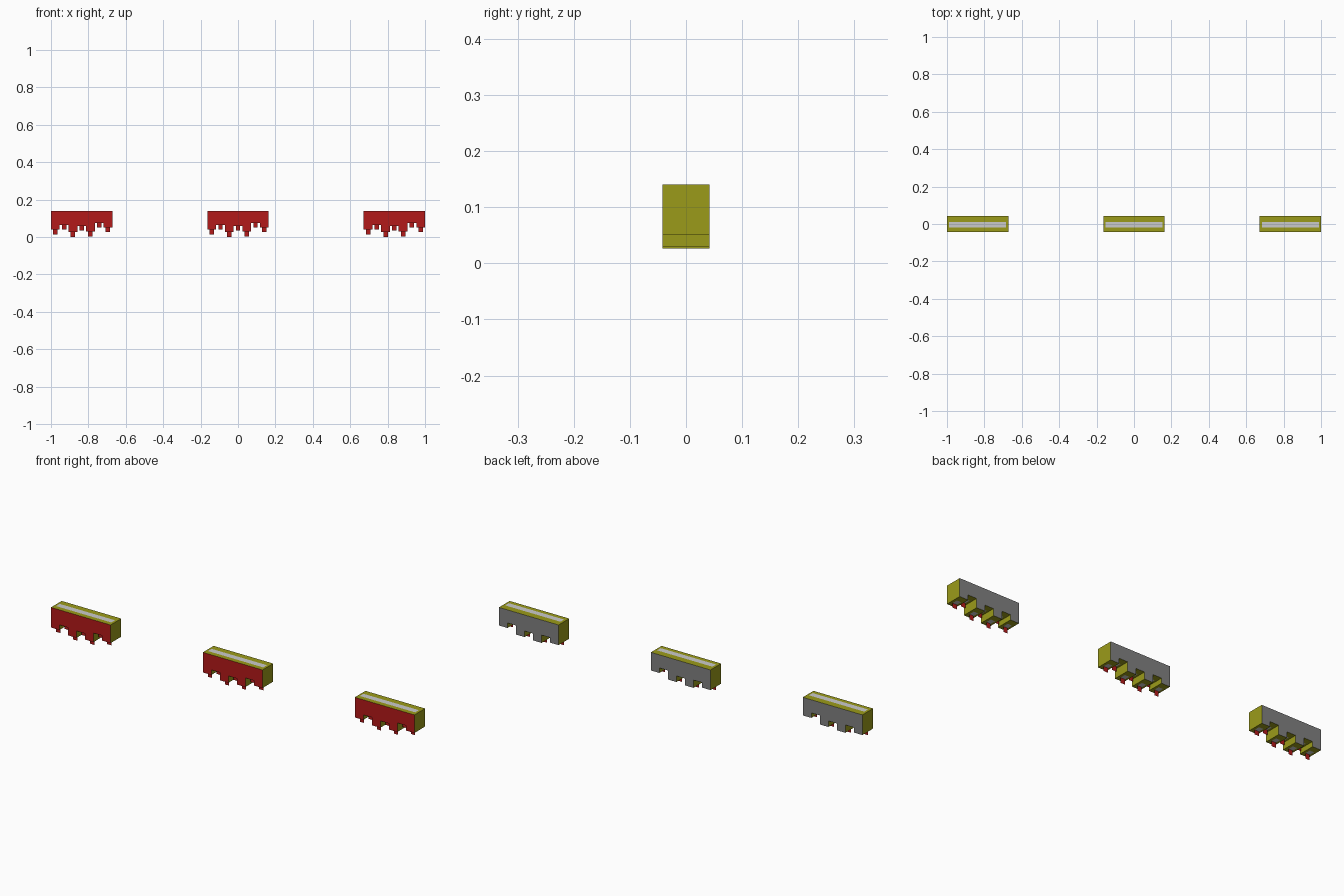
import bpy, bmesh

if "Cube" in bpy.data.objects:
    bpy.data.objects.remove(bpy.data.objects["Cube"])

W, HALF_D, TOP = 0.328, 0.042, 0.14
CELL = W / 7
BOTTOMS = [0.040, 0.065, 0.026, 0.060, 0.030, 0.075, 0.050]   # underside of each column
DRIPS = [0.013, 0.040, 0.000, 0.035, 0.004, 0.050, 0.027]     # tip of each hanging tab
Y0, Y1, EPS = -0.019, 0.010, 0.0008                           # inlay strip depth range


def material(name, rgb):
    m = bpy.data.materials.new(name)
    m.diffuse_color = (*rgb, 1)
    m.use_nodes = True
    m.node_tree.nodes["Principled BSDF"].inputs["Base Color"].default_value = m.diffuse_color
    return m


red = material("red", (0.45, 0.01, 0.01))
yellow = material("yellow", (0.33, 0.33, 0.01))
grey = material("dark_grey", (0.22, 0.22, 0.22))


def finish(bm, name, x, mats):
    me = bpy.data.meshes.new(name)
    bm.to_mesh(me)
    bm.free()
    for m in mats:
        me.materials.append(m)
    ob = bpy.data.objects.new(name, me)
    ob.location.x = x
    bpy.context.collection.objects.link(ob)


def quad(bm, pts):
    bm.faces.new([bm.verts.new(p) for p in pts])


def flat(bm, x0, x1, z):
    quad(bm, [(x0, Y0, z), (x1, Y0, z), (x1, Y1, z), (x0, Y1, z)])


def spans():
    # middle half of every column
    for i in range(7):
        c = -W / 2 + (i + 0.5) * CELL
        yield c - CELL / 4, c + CELL / 4, BOTTOMS[i], DRIPS[i]


def build(x):
    # stepped body: front red, back grey, rims yellow
    profile = [(-W / 2, TOP)]
    for i, z in enumerate(BOTTOMS):
        profile += [(-W / 2 + i * CELL, z), (-W / 2 + (i + 1) * CELL, z)]
    profile.append((W / 2, TOP))
    bm = bmesh.new()
    face = bm.faces.new([bm.verts.new((px, -HALF_D, pz)) for px, pz in profile])
    ext = bmesh.ops.extrude_face_region(bm, geom=[face], use_keep_orig=True)
    moved = [g for g in ext["geom"] if isinstance(g, bmesh.types.BMVert)]
    bmesh.ops.translate(bm, verts=moved, vec=(0, 2 * HALF_D, 0))
    bmesh.ops.recalc_face_normals(bm, faces=bm.faces)
    bm.normal_update()
    for f in bm.faces:
        f.material_index = 0 if f.normal.y < -0.5 else 1 if f.normal.y > 0.5 else 2
    finish(bm, "stepped_body", x, [red, grey, yellow])

    # thin hanging tabs
    bm = bmesh.new()
    for a, b, z, tip in spans():
        quad(bm, [(a, Y0, tip), (b, Y0, tip), (b, Y0, z), (a, Y0, z)])
    finish(bm, "hanging_tabs", x, [red])

    # grey inlay strip on top and matching patches underneath
    bm = bmesh.new()
    flat(bm, -W / 2 + CELL / 4, W / 2 - CELL / 4, TOP + EPS)
    for a, b, z, tip in spans():
        flat(bm, b, a, z - EPS)
    finish(bm, "inlay_strip", x, [])


for x in (-0.836, 0, 0.836):
    build(x)
